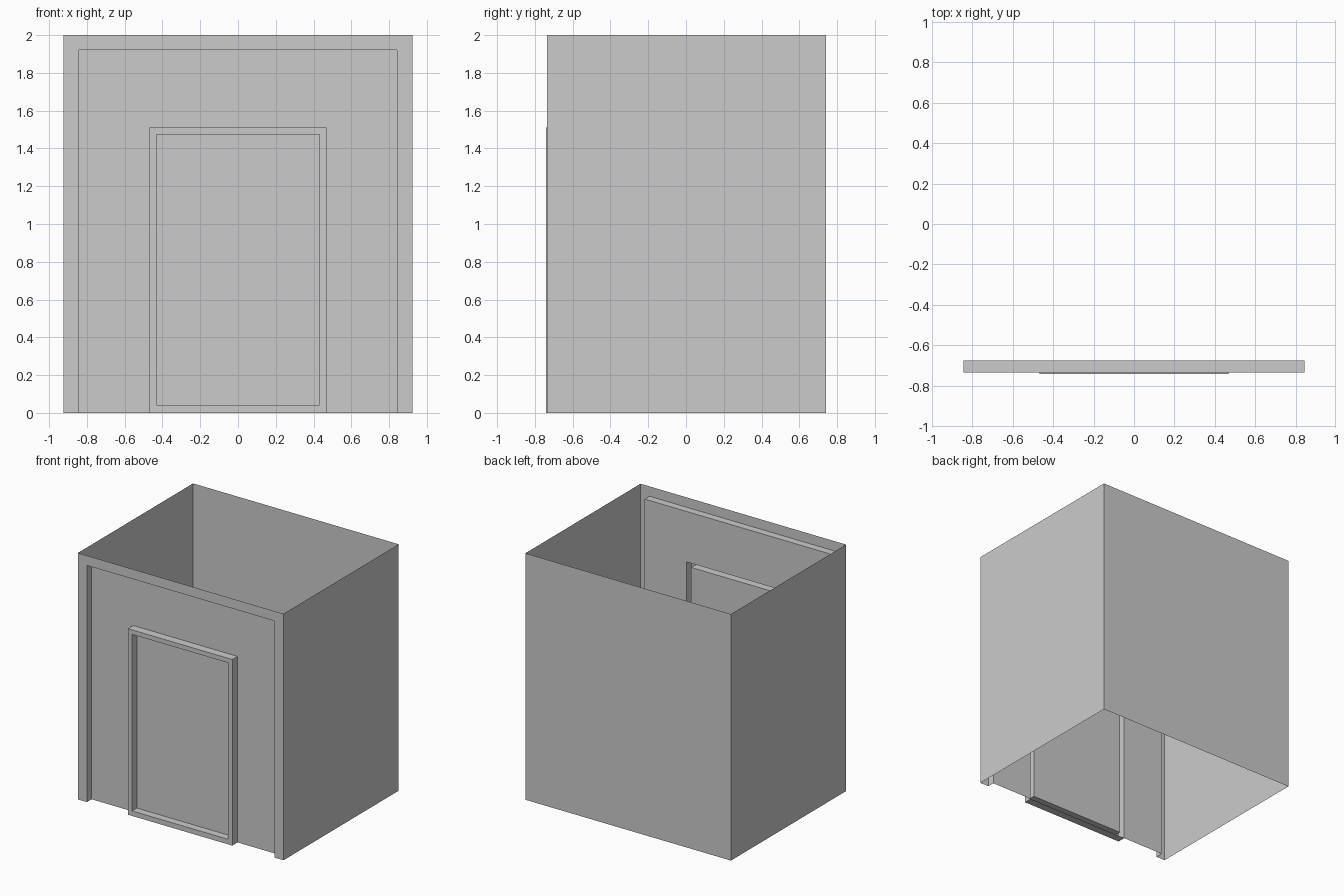
import bpy
import bmesh

if "Cube" in bpy.data.objects:
    bpy.data.objects.remove(bpy.data.objects["Cube"])

LEFT, TOP, RIGHT, BOTTOM = range(4)
ARCH = (LEFT, TOP, RIGHT)
RING = (LEFT, TOP, RIGHT, BOTTOM)


def build(name, loops, sides, front_cap=False, back_cap=False):
    """Bridge upright rectangles (half width, y, z bottom, z top) on the given sides."""
    bm = bmesh.new()
    rings = [[bm.verts.new(p) for p in
              ((-w, y, z0), (-w, y, z1), (w, y, z1), (w, y, z0))]
             for w, y, z0, z1 in loops]
    for a, b, used in zip(rings, rings[1:], sides):
        for i in used:
            j = (i + 1) % 4
            bm.faces.new((a[i], b[i], b[j], a[j]))
    if back_cap:
        bm.faces.new(rings[0])
    if front_cap:
        bm.faces.new(rings[-1][::-1])
    mesh = bpy.data.meshes.new(name)
    bm.to_mesh(mesh)
    bm.free()
    obj = bpy.data.objects.new(name, mesh)
    bpy.context.collection.objects.link(obj)
    return obj


Y_BACK, Y_WALL, Y_PANEL = 0.742, -0.735, -0.675
Y_FRAME, Y_DOOR = -0.742, -0.682

back = (0.923, Y_BACK, 0, 2)
wall = (0.923, Y_WALL, 0, 2)
recess = (0.843, Y_WALL, 0, 1.92)
recess_in = (0.843, Y_PANEL, 0, 1.92)
frame_in = (0.468, Y_PANEL, 0, 1.51)
frame_out = (0.468, Y_FRAME, 0, 1.51)
door_out = (0.431, Y_FRAME, 0.041, 1.473)
door_in = (0.431, Y_DOOR, 0.041, 1.473)

# Open-topped back and side walls
build("outer_walls", [back, wall], [(LEFT, RIGHT)], back_cap=True)
# Front border with recessed panel around the doorway
build("front_wall", [wall, recess, recess_in, frame_in], [ARCH] * 3)
# Raised door frame
build("door_frame", [frame_in, frame_out, door_out, door_in], [RING] * 3)
# Door panel
build("door", [door_in], [], front_cap=True)
